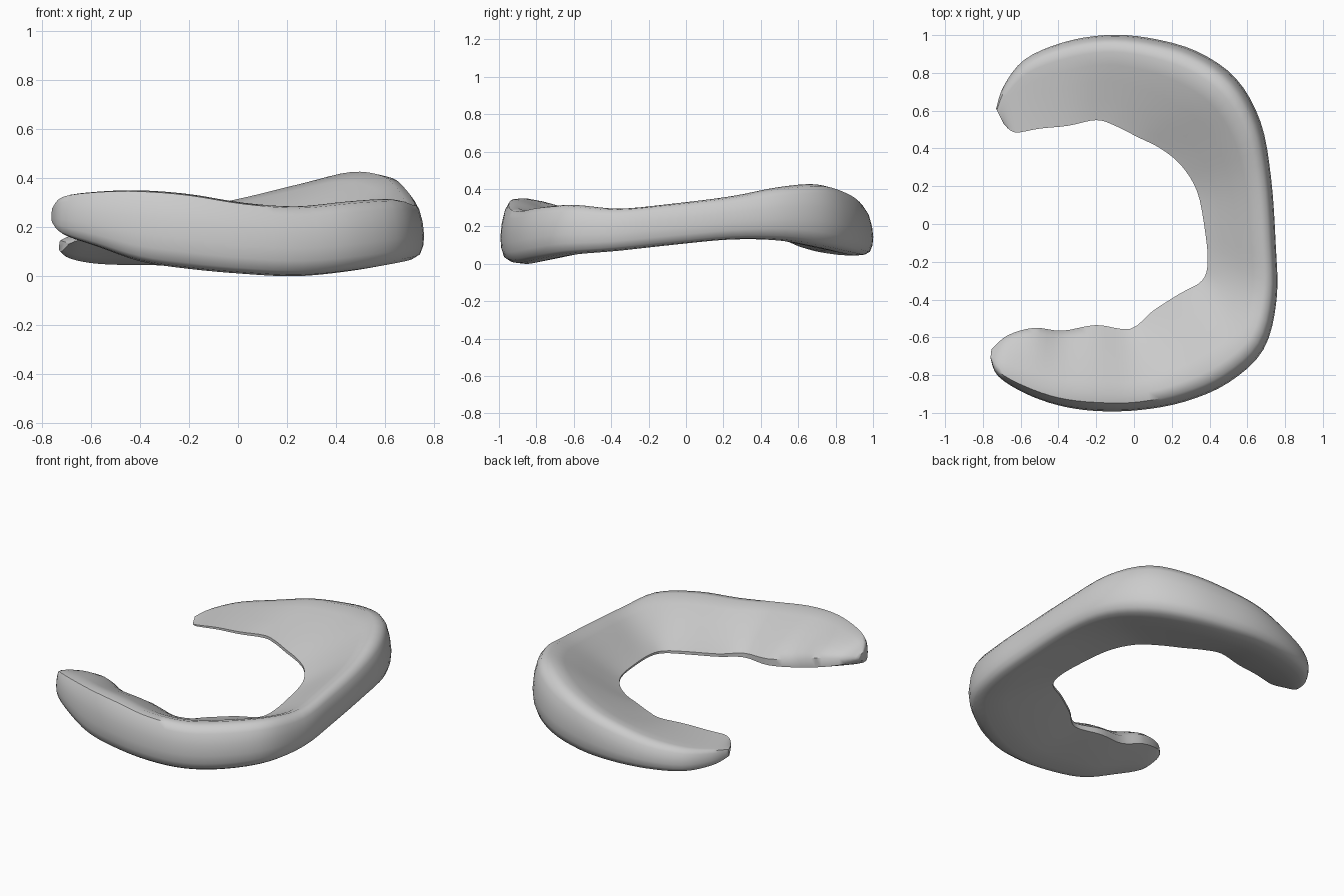
import bpy
import bmesh
import math
from mathutils import Vector

cube = bpy.data.objects.get("Cube")
if cube:
    bpy.data.objects.remove(cube, do_unlink=True)

# Stations along the crescent:
# outer x, outer y, inner x, inner y, crest z, underside z, inner edge z
# The front horn adds a power, lower where the top is fuller
front_horn = [
    (-.76, -.71, -.755, -.665, .275, .22, .24, .4),
    (-.72, -.805, -.67, -.59, .325, .17, .215, .35),
    (-.58, -.895, -.53, -.55, .345, .12, .18, .35),
    (-.4, -.96, -.38, -.565, .35, .06, .135, .5),
    (-.2, -.99, -.2, -.535, .335, .03, .115, .6),
    (.03, -.985, -.02, -.555, .3, .01, .11, .75),
]
body = [
    (.27, -.94, .1, -.46, .285, 0, .12),
    (.5, -.84, .24, -.37, .305, .02, .13),
    (.685, -.665, .36, -.3, .315, .05, .13),
    (.755, -.4, .39, -.2, .295, .07, .14),
    (.75, -.1, .375, -.03, .32, .1, .15),
    (.725, .25, .335, .17, .36, .13, .16),
    (.67, .54, .25, .31, .41, .125, .17),
]
back_horn = [
    (.54, .77, .14, .4, .425, .09, .17),
    (.33, .915, .02, .46, .38, .06, .175),
    (.08, .985, -.1, .52, .325, .045, .18),
    (-.15, 1, -.2, .55, .28, .045, .18),
    (-.38, .96, -.35, .52, .225, .045, .175),
    (-.58, .87, -.5, .505, .19, .05, .17),
    (-.69, .73, -.63, .485, .165, .07, .16),
    (-.73, .61, -.69, .53, .145, .1, .135),
]

# Wedge section: reach from inner to outer edge, weight of crest, weight of underside
section = [
    (0, .04, 0), (.1, .14, 0), (.24, .31, 0), (.45, .57, 0), (.65, .84, 0), (.8, 1, 0),
    (.9, .96, 0), (.95, .85, .15), (.985, .63, .37), (1, .4, .6), (.99, .22, .78),
    (.96, .08, .92), (.9, .02, .98), (.8, 0, 1), (.55, 0, .8), (.25, 0, .45), (0, 0, .1),
]


def blend(a, b, c, d, t):
    """Smooth curve through b and c."""
    return .5 * (2 * b + (c - a) * t + (2 * a - 5 * b + 4 * c - d) * t * t
                 + (3 * b - a - 3 * c + d) * t ** 3)


def smooth_stations(stations, steps):
    last = len(stations) - 1
    result = []
    for i in range(last):
        near = [stations[min(max(i + k, 0), last)] for k in (-1, 0, 1, 2)]
        for s in range(steps):
            result.append([blend(*values, s / steps) for values in zip(*near)])
    result.append(stations[-1])
    return result


def section_ring(bm, station):
    ox, oy, ix, iy, crest, under, edge, power = station
    outer, inner = Vector((ox, oy, 0)), Vector((ix, iy, 0))
    ring = []
    for reach, up, down in section:
        if down == 0 and up > 0:
            up **= power
        point = inner.lerp(outer, reach)
        point.z = crest * up + under * down + edge * (1 - up - down)
        ring.append(bm.verts.new(point))
    return ring


# Sweep the section around the crescent
stations = front_horn + [s + (1,) for s in body + back_horn]
bm = bmesh.new()
rings = [section_ring(bm, s) for s in smooth_stations(stations, 4)]
count = len(section)
for a, b in zip(rings, rings[1:]):
    for i in range(count):
        j = (i + 1) % count
        bm.faces.new((a[i], a[j], b[j], b[i]))

# Close both tips
bm.faces.new(rings[0])
bm.faces.new(rings[-1])
bmesh.ops.recalc_face_normals(bm, faces=bm.faces)

mesh = bpy.data.meshes.new("crescent_wedge")
bm.to_mesh(mesh)
bm.free()
crescent = bpy.data.objects.new("crescent_wedge", mesh)
bpy.context.collection.objects.link(crescent)

# Plain grey material
grey = bpy.data.materials.new("light_grey")
grey.use_nodes = True
colour = (.6, .6, .6, 1)
grey.diffuse_color = colour
grey.node_tree.nodes["Principled BSDF"].inputs["Base Color"].default_value = colour
mesh.materials.append(grey)

# Smooth surface with crisp tips and inner edge
bpy.ops.object.select_all(action='DESELECT')
crescent.select_set(True)
bpy.context.view_layer.objects.active = crescent
bpy.ops.object.shade_smooth_by_angle(angle=math.radians(50))
